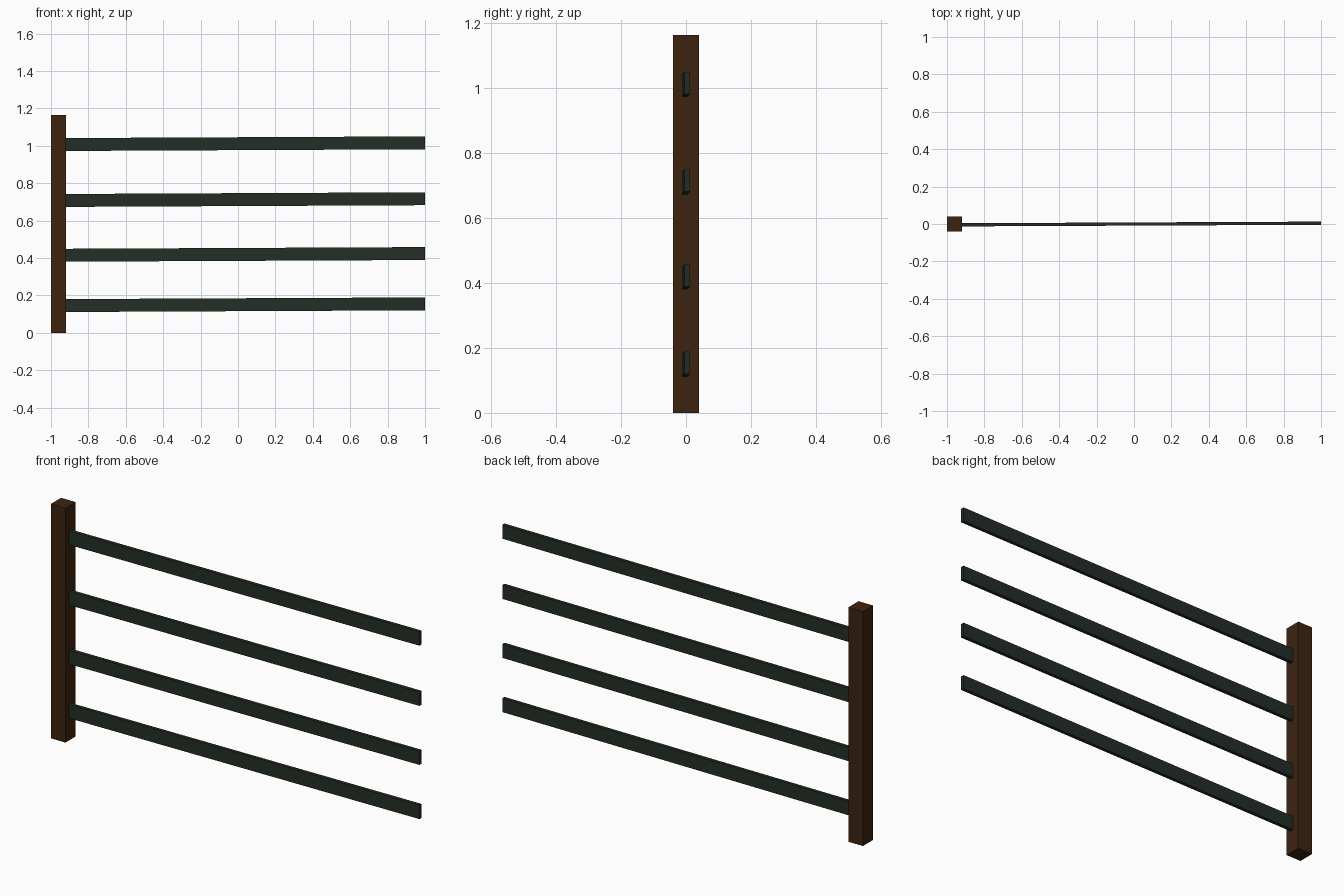
import bpy
import bmesh
from mathutils import Vector

if "Cube" in bpy.data.objects:
    bpy.data.objects.remove(bpy.data.objects["Cube"])


def material(name, rgb):
    m = bpy.data.materials.new(name)
    m.diffuse_color = (*rgb, 1.0)
    m.use_nodes = True
    m.node_tree.nodes["Principled BSDF"].inputs["Base Color"].default_value = m.diffuse_color
    return m


brown = material("dark brown wood", (0.048, 0.017, 0.005))
green = material("dark green wood", (0.017, 0.026, 0.018))


def beam(name, lo, hi, mat, shear=(0.0, 0.0)):
    """Box from lo to hi; shear leans it in y and z along its x length."""
    lo, hi = Vector(lo), Vector(hi)
    mid, size = (lo + hi) / 2, hi - lo
    bm = bmesh.new()
    bmesh.ops.create_cube(bm, size=1.0)
    for v in bm.verts:
        v.co = Vector(a * b for a, b in zip(v.co, size))
        v.co.y += v.co.x * shear[0]
        v.co.z += v.co.x * shear[1]
        v.co += mid
    mesh = bpy.data.meshes.new(name)
    bm.to_mesh(mesh)
    bm.free()
    mesh.materials.append(mat)
    obj = bpy.data.objects.new(name, mesh)
    bpy.context.collection.objects.link(obj)
    return obj


# Square end post
beam("post", (-1.0, -0.04, 0.0), (-0.92, 0.04, 1.164), brown)

# Four rails, each rising and drifting back very slightly to the right
for i, z in enumerate((0.150, 0.419, 0.712, 1.011)):
    beam(f"rail_{i + 1}", (-0.925, -0.0085, z - 0.0345), (1.0, 0.0085, z + 0.0345),
         green, shear=(0.0045, 0.0047))
